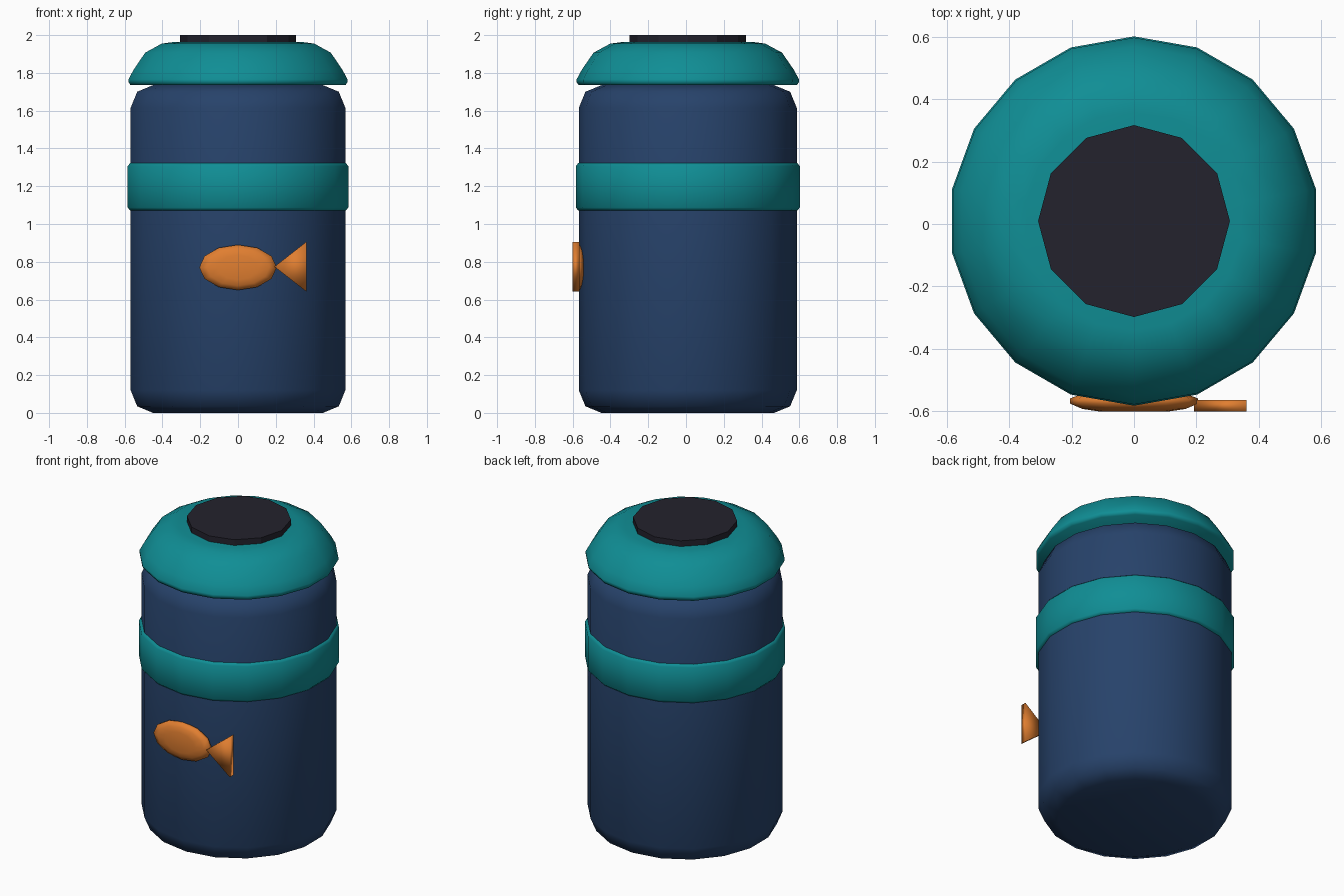
import bpy, bmesh, math
from mathutils import Vector

if "Cube" in bpy.data.objects:
    bpy.data.objects.remove(bpy.data.objects["Cube"])

CY = 0.0095  # jar axis sits slightly behind the fish plate


def material(name, rgb):
    m = bpy.data.materials.new(name)
    m.diffuse_color = (*rgb, 1)
    m.use_nodes = True
    m.node_tree.nodes["Principled BSDF"].inputs["Base Color"].default_value = m.diffuse_color
    return m


NAVY = material("navy", (0.020, 0.055, 0.145))
TEAL = material("teal", (0.005, 0.27, 0.30))
ORANGE = material("orange", (0.75, 0.21, 0.03))
DARK = material("charcoal", (0.017, 0.016, 0.026))


def finish(name, bm, mat, smooth=True):
    bmesh.ops.recalc_face_normals(bm, faces=bm.faces)
    me = bpy.data.meshes.new(name)
    bm.to_mesh(me)
    bm.free()
    me.materials.append(mat)
    for p in me.polygons:
        p.use_smooth = smooth
    ob = bpy.data.objects.new(name, me)
    bpy.context.collection.objects.link(ob)
    return ob


def lathe(name, profile, sides, mat, place, smooth=True):
    """Rings of (radius, height), capped at both ends; place maps to 3D."""
    bm = bmesh.new()
    rings = []
    for r, h in profile:
        ring = []
        for i in range(sides):
            a = math.pi / 2 + 2 * math.pi * i / sides
            ring.append(bm.verts.new(place(r * math.cos(a), r * math.sin(a), h)))
        rings.append(ring)
    for lo, hi in zip(rings, rings[1:]):
        for i in range(sides):
            j = (i + 1) % sides
            bm.faces.new((lo[i], lo[j], hi[j], hi[i]))
    bm.faces.new(rings[0])
    bm.faces.new(rings[-1])
    return finish(name, bm, mat, smooth)


def upright(x, y, h):
    return Vector((x, y + CY, h))


# Jar body with rounded rims
lathe("jar_body", [(0.457, 0), (0.542, 0.035), (0.577, 0.12),
                   (0.577, 1.615), (0.542, 1.70), (0.457, 1.735)],
      18, NAVY, upright)

# Domed lid
lathe("lid", [(0.578, 1.735), (0.589, 1.752), (0.589, 1.765), (0.561, 1.817),
              (0.499, 1.907), (0.41, 1.955), (0.35, 1.963)],
      18, TEAL, upright)

# Dark top disc
lathe("top_disc", [(0.308, 1.94), (0.308, 2.0)], 12, DARK, upright, smooth=False)

# Band around the body
lathe("band", [(0.580, 1.072), (0.593, 1.087), (0.593, 1.307), (0.580, 1.322)],
      18, TEAL, upright)

# Fish body: flattened oval facing the front
lathe("fish_body", [(0.11, -0.602), (0.165, -0.594), (0.205, -0.577),
                    (0.205, -0.560), (0.165, -0.545), (0.11, -0.538)],
      12, ORANGE, lambda x, y, h: Vector((x, h, 0.77 + y * 0.585)))

# Fish tail: triangular plate
bm = bmesh.new()
outline = [(0.193, 0.774), (0.362, 0.642), (0.362, 0.906)]
front = [bm.verts.new((x, -0.602, z)) for x, z in outline]
back = [bm.verts.new((x, -0.565, z)) for x, z in outline]
bm.faces.new(front)
bm.faces.new(back)
for i in range(3):
    j = (i + 1) % 3
    bm.faces.new((front[i], front[j], back[j], back[i]))
finish("fish_tail", bm, ORANGE)
